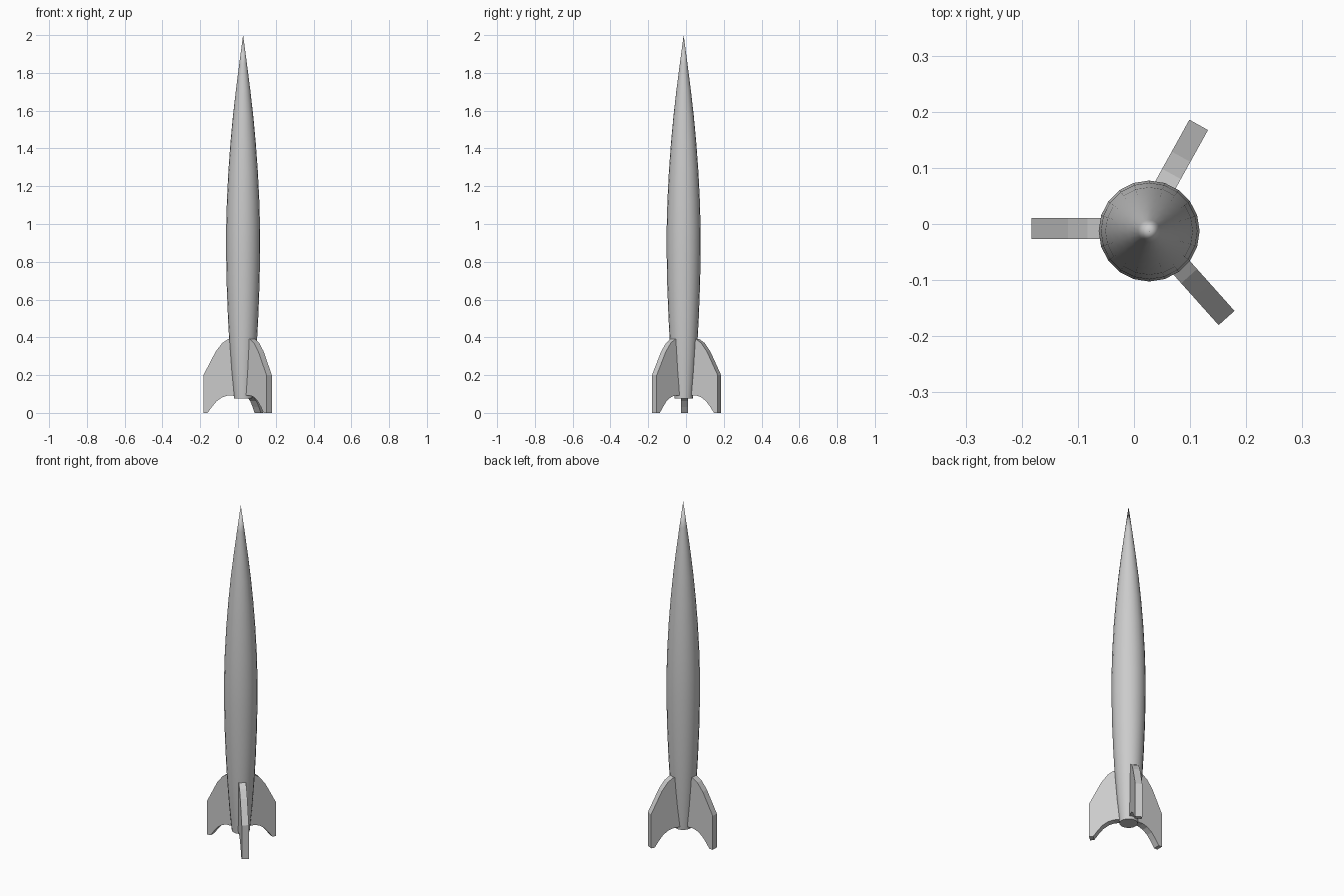
import bpy
import bmesh
from math import cos, sin, pi, radians

if "Cube" in bpy.data.objects:
    bpy.data.objects.remove(bpy.data.objects["Cube"])

CX, CY = 0.027, -0.0125   # body axis
SIDES = 20


def make_object(name, bm):
    bmesh.ops.recalc_face_normals(bm, faces=bm.faces[:])
    mesh = bpy.data.meshes.new(name)
    bm.to_mesh(mesh)
    bm.free()
    ob = bpy.data.objects.new(name, mesh)
    bpy.context.collection.objects.link(ob)
    return ob


def lathe(name, profile, tip_z):
    """Closed turned solid with a flat base and a pointed tip."""
    bm = bmesh.new()
    rings = [[bm.verts.new((r * cos(2 * pi * i / SIDES), r * sin(2 * pi * i / SIDES), z))
              for i in range(SIDES)] for r, z in profile]
    tip = bm.verts.new((0, 0, tip_z))
    bm.faces.new(rings[0])
    for low, high in zip(rings, rings[1:]):
        for i in range(SIDES):
            j = (i + 1) % SIDES
            bm.faces.new((low[i], low[j], high[j], high[i]))
    for i in range(SIDES):
        bm.faces.new((rings[-1][i], rings[-1][(i + 1) % SIDES], tip))
    return make_object(name, bm)


def fin(name, outline, thickness, location, angle):
    """Plate cut to an outline in the XZ plane, turned about the vertical."""
    bm = bmesh.new()
    face = bm.faces.new([bm.verts.new((x, -thickness / 2, z)) for x, z in outline])
    extruded = bmesh.ops.extrude_face_region(bm, geom=[face])["geom"]
    bmesh.ops.translate(bm, vec=(0, thickness, 0),
                        verts=[v for v in extruded if isinstance(v, bmesh.types.BMVert)])
    ob = make_object(name, bm)
    ob.location = location
    ob.rotation_euler.z = radians(angle)
    return ob


# slender hull, radius and height from the base up
hull = [(0.048, 0.075), (0.062, 0.22), (0.073, 0.37), (0.080, 0.50), (0.087, 0.68),
        (0.090, 0.85), (0.090, 0.97), (0.086, 1.12), (0.078, 1.28), (0.067, 1.43),
        (0.054, 1.57), (0.038, 1.71), (0.020, 1.85)]
body = lathe("rocket_body", hull, 2.0)
body.location = (CX, CY, 0)
bpy.context.view_layer.objects.active = body
body.select_set(True)
bpy.ops.object.shade_smooth_by_angle(angle=radians(35))

# three swept fins that also serve as landing legs
fin_outline = [(0.03, 0.39), (0.08, 0.39), (0.11, 0.37), (0.145, 0.325), (0.21, 0.20),
               (0.21, 0.0), (0.188, 0.0), (0.165, 0.032), (0.14, 0.062),
               (0.11, 0.083), (0.08, 0.092), (0.03, 0.092)]
fins = [("left_fin", (CX, -0.008, 0), 180),
        ("back_fin", (0.0135, -0.007, 0), 61),
        ("front_fin", (0.025, -0.011, 0), -48.2)]
for name, location, angle in fins:
    fin(name, fin_outline, 0.038, location, angle)
